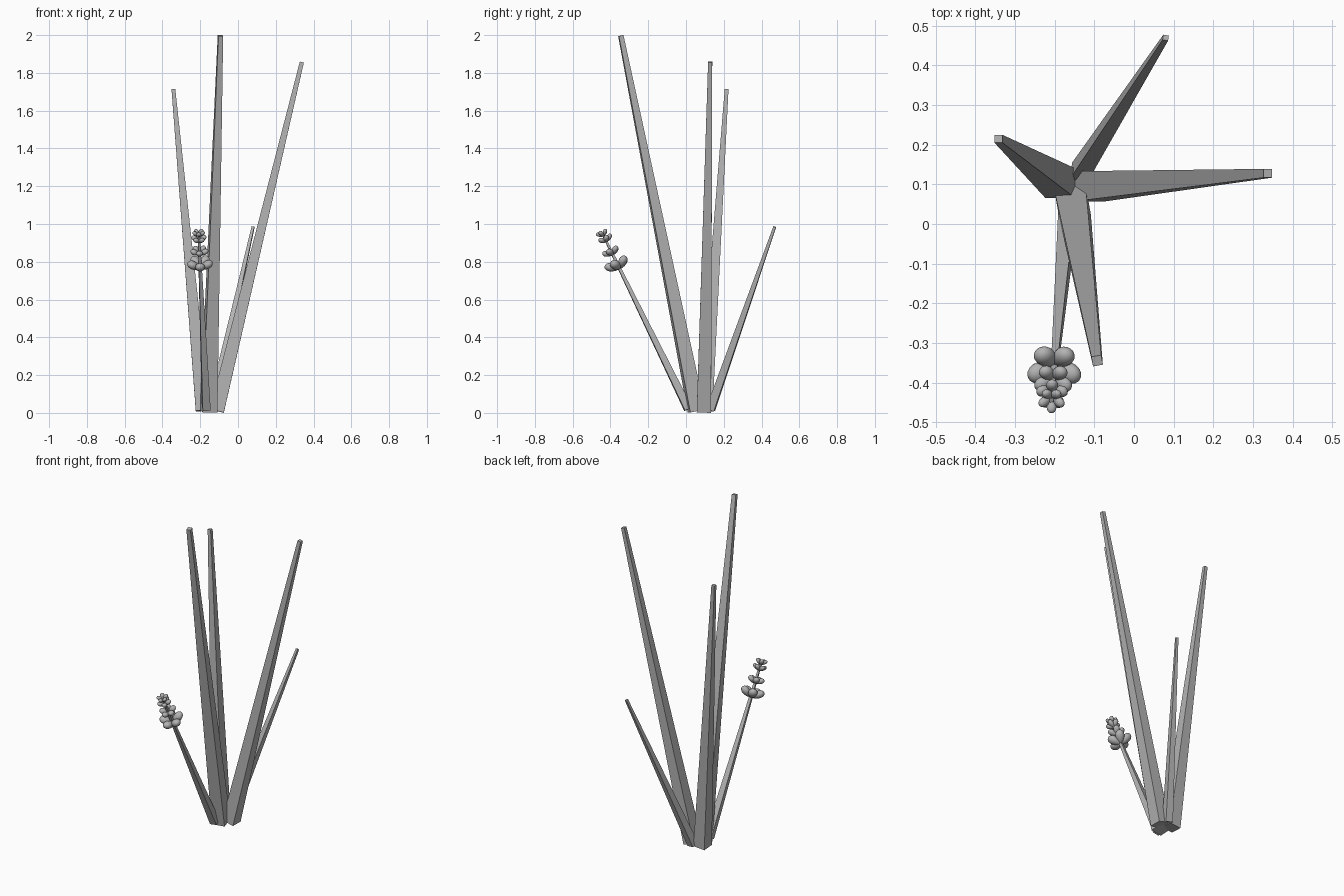
import bpy, bmesh, math
from mathutils import Vector

if "Cube" in bpy.data.objects:
    bpy.data.objects.remove(bpy.data.objects["Cube"])

grey = bpy.data.materials.new("soft grey")
grey.diffuse_color = (0.45, 0.45, 0.45, 1)
grey.use_nodes = True
grey.node_tree.nodes["Principled BSDF"].inputs["Base Color"].default_value = grey.diffuse_color


def finish(bm, name, smooth=False):
    bmesh.ops.recalc_face_normals(bm, faces=bm.faces)
    for f in bm.faces:
        f.smooth = smooth
    mesh = bpy.data.meshes.new(name)
    bm.to_mesh(mesh)
    bm.free()
    mesh.materials.append(grey)
    ob = bpy.data.objects.new(name, mesh)
    bpy.context.collection.objects.link(ob)
    return ob


def frame(axis, turn=0):
    """Two directions across an axis, the first close to x."""
    hint = Vector((math.cos(turn), math.sin(turn), 0))
    u = (hint - axis * hint.dot(axis)).normalized()
    return u, axis.cross(u)


def blade(name, base, tip, w0, w1, turn=0):
    """Four-sided tapered bar with ends square to its axis."""
    base, tip = Vector(base), Vector(tip)
    u, v = frame((tip - base).normalized(), math.radians(turn))
    bm = bmesh.new()
    rings = []
    for c, w in ((base, w0 / 2), (tip, w1 / 2)):
        rings.append([bm.verts.new(c + u * a * w + v * b * w)
                      for a, b in ((-1, -1), (1, -1), (1, 1), (-1, 1))])
    for i in range(4):
        j = (i + 1) % 4
        bm.faces.new((rings[0][i], rings[0][j], rings[1][j], rings[1][i]))
    bm.faces.new(rings[0][::-1])
    bm.faces.new(rings[1])
    finish(bm, name)


# Leaves
blade("front_leaf", (-0.155, 0.055, 0.01), (-0.093, -0.345, 1.997), 0.08, 0.025, 10)
blade("right_leaf", (-0.112, 0.095, 0.01), (0.338, 0.128, 1.857), 0.076, 0.022)
blade("left_leaf", (-0.186, 0.103, 0.012), (-0.342, 0.215, 1.714), 0.075, 0.02)
blade("back_leaf", (-0.137, 0.13, 0.018), (0.08, 0.47, 0.985), 0.045, 0.014, -8)

# Flower stalk
foot, top = Vector((-0.168, 0.012, 0.02)), Vector((-0.208, -0.445, 0.955))
blade("flower_stalk", foot, top, 0.042, 0.01, 8)

# Flower: whorls of egg-shaped petals
axis = (top - foot).normalized()
u, v = frame(axis)


def whorl(name, z, length, width, lift, offset, count=5):
    centre = foot + (top - foot) * (z - foot.z) / (top.z - foot.z)
    lift = math.radians(lift)
    bm = bmesh.new()
    for i in range(count):
        a = math.radians(offset) + math.tau * i / count
        radial = u * math.sin(a) + v * math.cos(a)
        d = radial * math.cos(lift) + axis * math.sin(lift)
        side = axis.cross(radial).normalized()
        up = d.cross(side)
        ball = bmesh.ops.create_uvsphere(bm, u_segments=16, v_segments=10, radius=1)
        for vert in ball["verts"]:
            x, y, t = vert.co
            r = width / 2 * (1 + 0.28 * t)
            vert.co = (centre + d * (t + 1) * length / 2
                       + side * x * r + up * y * r * 0.85)
    finish(bm, name, True)


whorl("lower_petals", 0.765, 0.08, 0.05, 33, 36)
whorl("middle_petals", 0.838, 0.056, 0.035, 33, 36)
whorl("upper_petals", 0.906, 0.048, 0.029, 35, 0)
whorl("tip_petals", 0.936, 0.043, 0.024, 42, 36)
